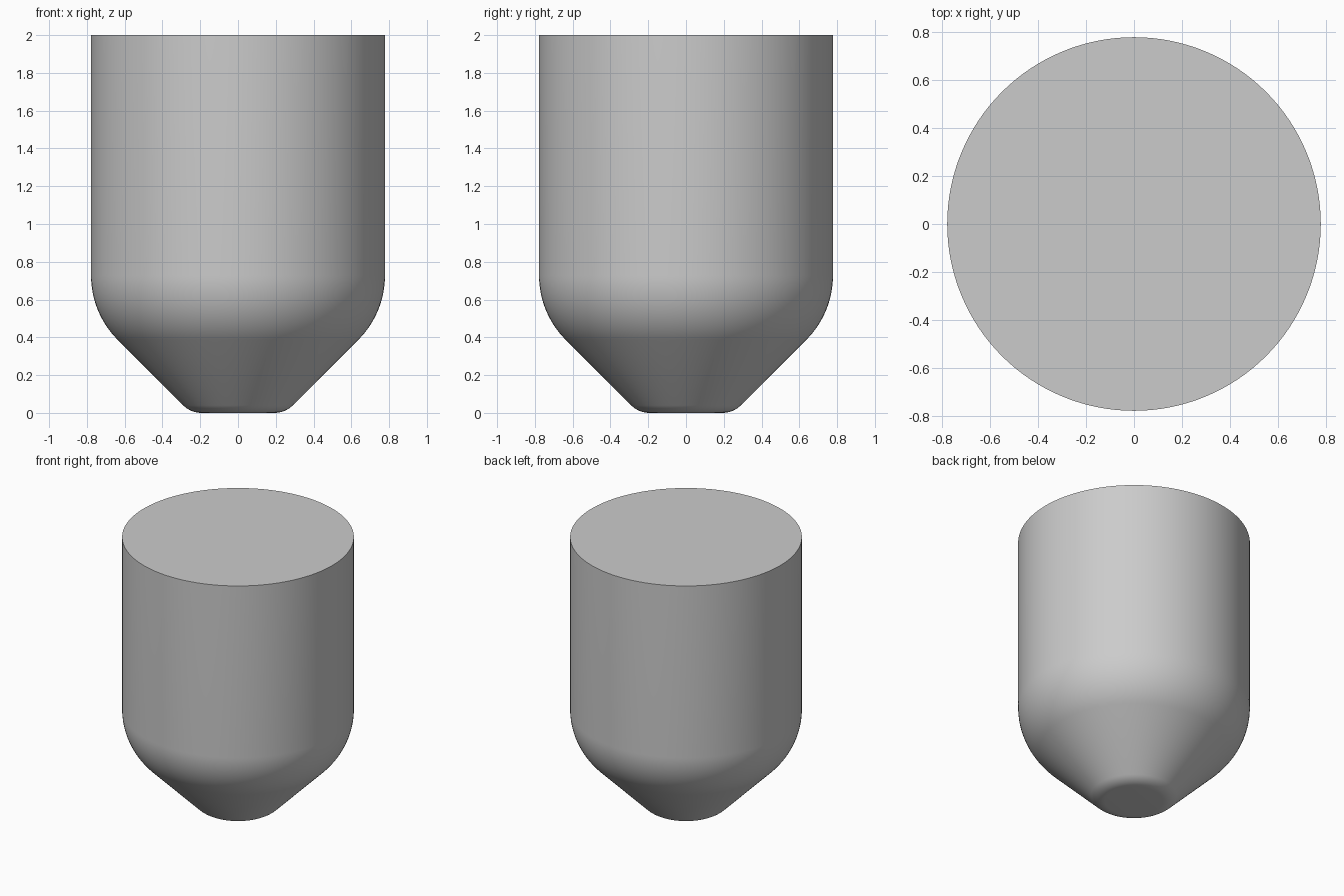
import bpy
import bmesh
import math

cube = bpy.data.objects.get("Cube")
if cube:
    bpy.data.objects.remove(cube, do_unlink=True)

RADIUS, HEIGHT = 0.778, 2.0
TIP_RADIUS = 0.25            # where the 45 degree cone would meet the base
SHOULDER, TIP_ROUND = 0.48, 0.137
SEGMENTS = 128


def arc(cx, cz, radius, start, end, steps):
    """Points on a circular arc in the XZ plane, angles in degrees."""
    points = []
    for i in range(steps + 1):
        a = math.radians(start + (end - start) * i / steps)
        points.append((cx + radius * math.cos(a), cz + radius * math.sin(a)))
    return points


# Profile: flat base, rounded tip, cone, rounded shoulder, straight wall, flat top
tangent = math.tan(math.radians(22.5))
tip_x = TIP_RADIUS - TIP_ROUND * tangent
shoulder_z = RADIUS - TIP_RADIUS + SHOULDER * tangent
profile = [(0, 0)]
profile += arc(tip_x, TIP_ROUND, TIP_ROUND, -90, -45, 8)
profile += arc(RADIUS - SHOULDER, shoulder_z, SHOULDER, -45, 0, 16)
profile += [(RADIUS, HEIGHT), (0, HEIGHT)]

# Spin the profile into a closed body
bm = bmesh.new()
verts = [bm.verts.new((x, 0, z)) for x, z in profile]
edges = [bm.edges.new(pair) for pair in zip(verts, verts[1:])]
bmesh.ops.spin(bm, geom=verts + edges, cent=(0, 0, 0), axis=(0, 0, 1),
               angle=math.tau, steps=SEGMENTS, use_duplicate=False)
bmesh.ops.remove_doubles(bm, verts=bm.verts, dist=0.0001)
bmesh.ops.recalc_face_normals(bm, faces=bm.faces)
mesh = bpy.data.meshes.new("tapered_body")
bm.to_mesh(mesh)
bm.free()

body = bpy.data.objects.new("tapered_body", mesh)
bpy.context.collection.objects.link(body)

# Plain grey finish
grey = bpy.data.materials.new("light_grey")
grey.use_nodes = True
colour = (0.6, 0.6, 0.6, 1)
grey.diffuse_color = colour
grey.node_tree.nodes["Principled BSDF"].inputs["Base Color"].default_value = colour
mesh.materials.append(grey)

# Smooth round surfaces, sharp top rim
bpy.ops.object.select_all(action="DESELECT")
body.select_set(True)
bpy.context.view_layer.objects.active = body
bpy.ops.object.shade_smooth_by_angle(angle=math.radians(30))
